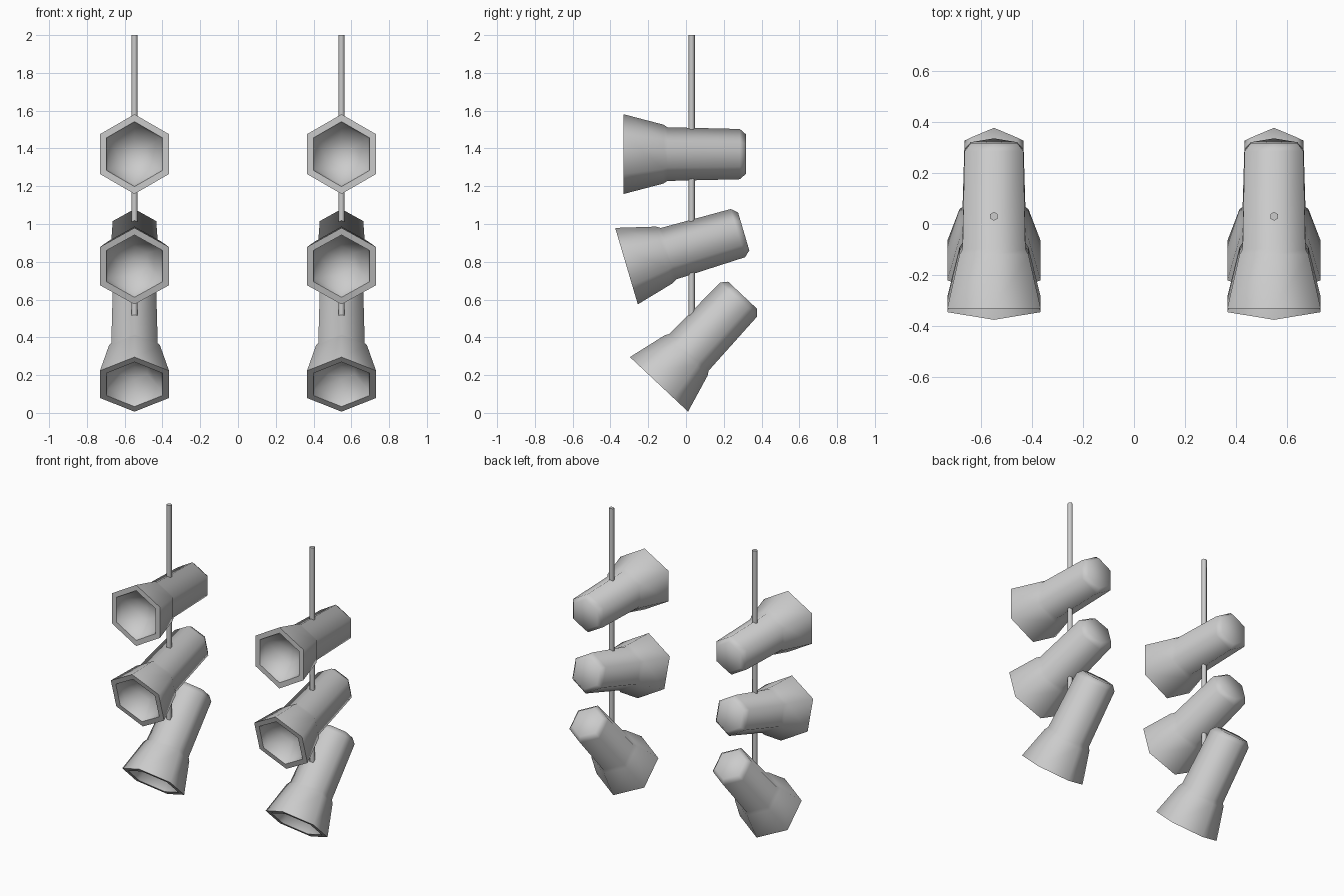
import bpy, bmesh
from math import sin, cos, pi, radians

if "Cube" in bpy.data.objects:
    bpy.data.objects.remove(bpy.data.objects["Cube"])

SIDES = 6
# (distance behind the front rim, radius) from reflector out over the rim to the back
PROFILE = [(0.11, 0.08), (0.04, 0.16), (0.0, 0.172), (0.0, 0.211), (0.21, 0.156),
           (0.232, 0.142), (0.615, 0.133), (0.647, 0.105)]


def make_object(name, bm):
    bmesh.ops.recalc_face_normals(bm, faces=bm.faces)
    mesh = bpy.data.meshes.new(name)
    bm.to_mesh(mesh)
    bm.free()
    ob = bpy.data.objects.new(name, mesh)
    bpy.context.collection.objects.link(ob)
    bpy.ops.object.select_all(action='DESELECT')
    ob.select_set(True)
    bpy.context.view_layer.objects.active = ob
    bpy.ops.object.shade_smooth_by_angle(angle=radians(65))
    return ob


def hex_lathe(name, profile, apex=None):
    """Sweep a profile round the y axis with six sides, corners up and down."""
    bm = bmesh.new()
    rings = [[bm.verts.new((r * sin(2 * pi * k / SIDES), t, r * cos(2 * pi * k / SIDES)))
              for k in range(SIDES)] for t, r in profile]
    for a, b in zip(rings, rings[1:]):
        for k in range(SIDES):
            n = (k + 1) % SIDES
            bm.faces.new((a[k], a[n], b[n], b[k]))
    if apex is None:
        bm.faces.new(rings[0])
    else:
        tip = bm.verts.new((0, apex, 0))
        for k in range(SIDES):
            bm.faces.new((rings[0][k], rings[0][(k + 1) % SIDES], tip))
    bm.faces.new(rings[-1])
    return make_object(name, bm)


# Lamps: rim centre y, z and downward tilt in degrees
LAMPS = [("upper", -0.33, 1.37, 0), ("middle", -0.315, 0.777, 16.5), ("lower", -0.143, 0.151, 46.8)]

for side, x in (("left", -0.548), ("right", 0.548)):
    # Hanging pole, running down into the lowest lamp
    pole = hex_lathe(f"{side}_pole", [(0.36, 0.017), (2.0, 0.017)])
    pole.rotation_euler = (radians(90), 0, 0)
    pole.location = (x, 0.03, 0)

    # Three spotlights with flared hoods and hollow reflectors
    for level, y, z, tilt in LAMPS:
        lamp = hex_lathe(f"{side}_{level}_spotlight", PROFILE, apex=0.13)
        lamp.location = (x, y, z)
        lamp.rotation_euler = (radians(tilt), 0, 0)
